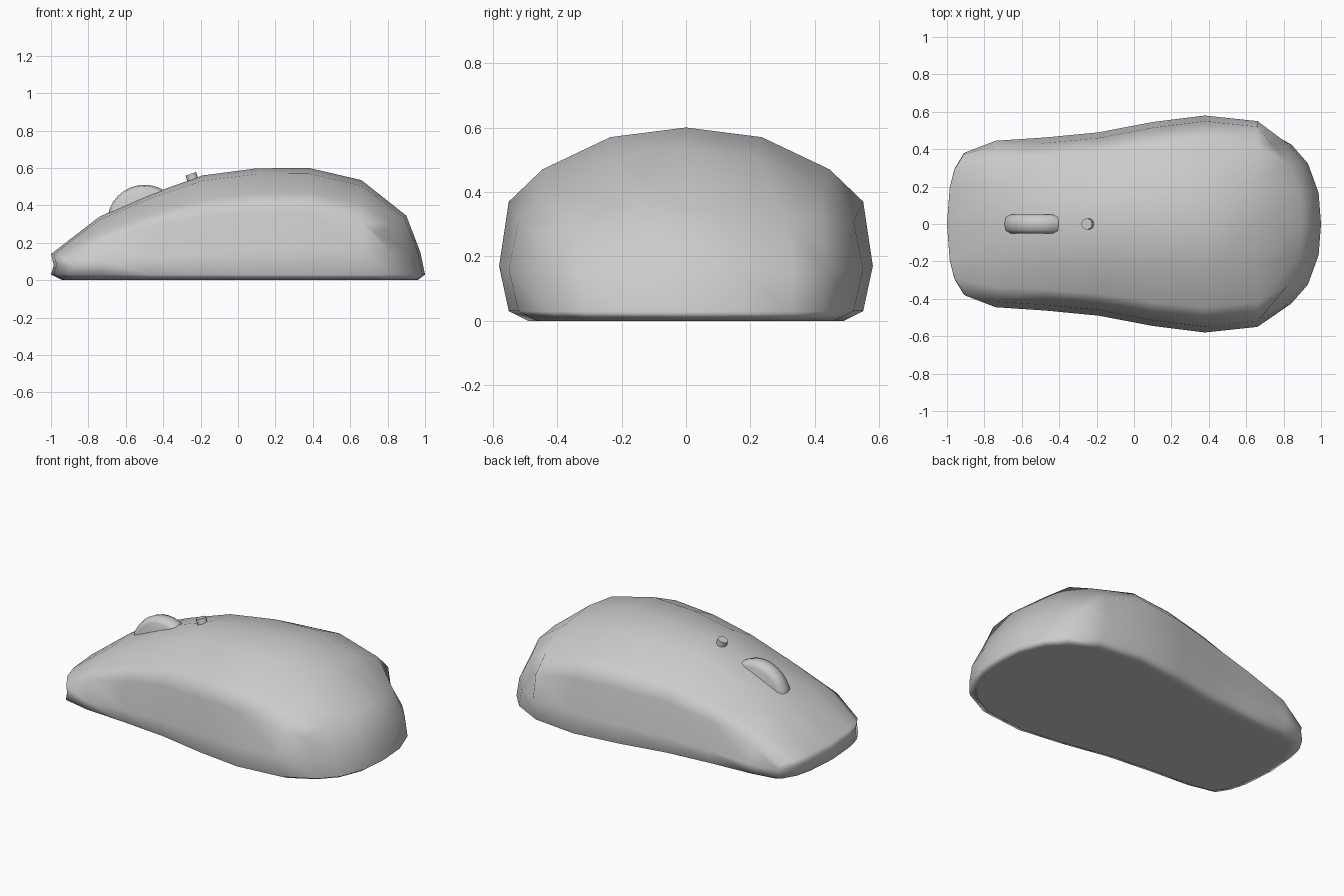
import bpy, bmesh, math
from mathutils import Matrix

if "Cube" in bpy.data.objects:
    bpy.data.objects.remove(bpy.data.objects["Cube"])

# Lengthwise stations: x, half width, crown height, shoulder height, waist height
STATIONS = [(-0.74, .445, .34, .21, .10), (-0.47, .463, .46, .285, .12),
            (-0.19, .49, .56, .34, .14), (0.10, .545, .598, .365, .16),
            (0.38, .58, .60, .37, .17), (0.66, .55, .535, .31, .16)]
# End outlines from centre to corner: (x, y)
FRONT = [(-1.0, 0), (-.985, .20), (-.96, .30), (-.91, .385)]
BACK = [(1.0, 0), (.987, .17), (.93, .33), (.84, .435)]
FRONT_Z = [.14, .138, .13, .115]
BACK_Z = [.345, .335, .30, .25]
ACROSS = [0, .427, .81, 1]           # widths of the crown columns
RISE = [1, .87, .435, 0]             # height between shoulder and crown
# Rings: side inset, front inset, back inset (shoulder, waist, low, bottom)
INSET = [(.03, 0, .10), (0, .015, .025), (.03, 0, 0), (.09, .06, .04)]
ROWS = len(STATIONS) + 2


def point(i, j, ring):
    """Position of grid point: row i, column j (-3..3), ring 0..3."""
    k, s = abs(j), (1 if j >= 0 else -1)
    side, fr, bk = INSET[ring]
    if i in (0, ROWS - 1):
        outline, zs = (FRONT, FRONT_Z) if i == 0 else (BACK, BACK_Z)
        x, y = outline[k]
        x += fr if i == 0 else -bk
        y *= 1 - (0.03, 0, .02, .12)[ring]
        z = (zs[k], .08 if i == 0 else .15, .03, 0)[ring]
        return (x, s * y, z)
    x, w, crown, shoulder, waist = STATIONS[i - 1]
    if ring == 0:
        return (x, s * (w - side) * ACROSS[k], shoulder + (crown - shoulder) * RISE[k])
    return (x, s * (w - side), (0, waist, .03, 0)[ring])


def finish(bm, name):
    bmesh.ops.recalc_face_normals(bm, faces=bm.faces)
    me = bpy.data.meshes.new(name)
    bm.to_mesh(me)
    bm.free()
    me.polygons.foreach_set("use_smooth", [True] * len(me.polygons))
    ob = bpy.data.objects.new(name, me)
    bpy.context.collection.objects.link(ob)
    return ob


# Shell: crown grid, walls dropped from its border, flat base
bm = bmesh.new()
cols = range(-3, 4)
grid = {(i, j): bm.verts.new(point(i, j, 0)) for i in range(ROWS) for j in cols}
for i in range(ROWS - 1):
    for j in range(-3, 3):
        bm.faces.new([grid[i, j], grid[i + 1, j], grid[i + 1, j + 1], grid[i, j + 1]])
border = ([(i, -3) for i in range(ROWS)] + [(ROWS - 1, j) for j in range(-2, 4)] +
          [(i, 3) for i in range(ROWS - 2, -1, -1)] + [(0, j) for j in range(2, -3, -1)])
upper = [grid[b] for b in border]
for ring in (1, 2, 3):
    lower = [bm.verts.new(point(i, j, ring)) for i, j in border]
    for a in range(len(border)):
        b = (a + 1) % len(border)
        bm.faces.new([upper[a], lower[a], lower[b], upper[b]])
    upper = lower
bm.faces.new(upper)
shell = finish(bm, "mouse_shell")
mod = shell.modifiers.new("weighted_normals", 'WEIGHTED_NORMAL')
mod.weight = 80

# Scroll wheel: rounded rim profile revolved about the y axis
bm = bmesh.new()
profile = [(.0, -.05), (.17, -.05), (.193, -.036), (.20, 0), (.193, .036), (.17, .05), (.0, .05)]
N = 32
vs = [bm.verts.new((r, y, 0)) for r, y in profile]
es = [bm.edges.new((a, b)) for a, b in zip(vs, vs[1:])]
bmesh.ops.spin(bm, geom=vs + es, cent=(0, 0, 0), axis=(0, 1, 0), angle=2 * math.pi, steps=N)
bmesh.ops.remove_doubles(bm, verts=bm.verts, dist=1e-4)
wheel = finish(bm, "scroll_wheel")
wheel.location = (-0.5, 0, .31)

# Small button behind the wheel, square to the sloping surface
bm = bmesh.new()
bmesh.ops.create_cone(bm, cap_ends=True, segments=12, radius1=.03, radius2=.03, depth=.06,
                      matrix=Matrix.Translation((-.243, 0, .54)) @ Matrix.Rotation(math.radians(-19), 4, 'Y'))
button = finish(bm, "top_button")
for p in button.data.polygons:
    p.use_smooth = len(p.vertices) == 4
